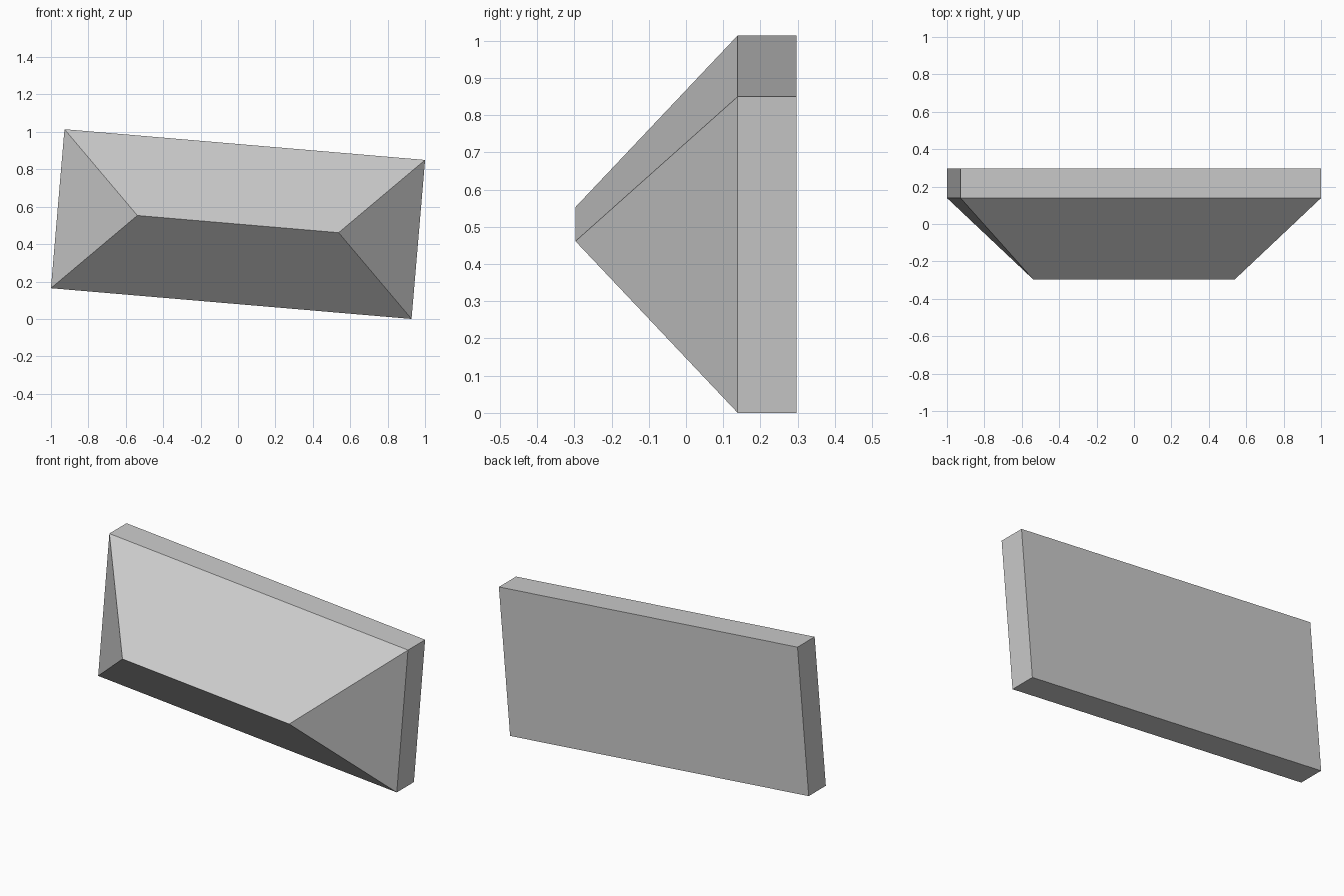
import bpy, bmesh, math
from mathutils import Matrix

if "Cube" in bpy.data.objects:
    bpy.data.objects.remove(bpy.data.objects["Cube"])

W, H = 1.935, 0.853            # slab size before tilting
FRONT, MID, BACK = -0.297, 0.139, 0.297
RIDGE = 1.08                   # ridge length
TILT = math.radians(4.87)

bm = bmesh.new()

# Back slab outline at the back and at the start of the slopes
def ring(y):
    return [bm.verts.new((sx * W / 2, y, sz * H / 2))
            for sx, sz in ((-1, -1), (1, -1), (1, 1), (-1, 1))]

back, mid = ring(BACK), ring(MID)
bm.faces.new(back)
for i in range(4):
    j = (i + 1) % 4
    bm.faces.new((back[i], back[j], mid[j], mid[i]))

# Hipped front: two long slopes and two triangular ends meeting at a ridge
left, right = (bm.verts.new((s * RIDGE / 2, FRONT, 0)) for s in (-1, 1))
bm.faces.new((mid[0], mid[1], right, left))
bm.faces.new((mid[2], mid[3], left, right))
bm.faces.new((mid[1], mid[2], right))
bm.faces.new((mid[3], mid[0], left))
bmesh.ops.recalc_face_normals(bm, faces=bm.faces)

# Tilt about the depth axis and stand the lowest edge on the ground
bm.transform(Matrix.Rotation(TILT, 4, 'Y'))
low = min(v.co.z for v in bm.verts)
bm.transform(Matrix.Translation((0, 0, -low)))

mesh = bpy.data.meshes.new("hipped_block")
bm.to_mesh(mesh)
bm.free()
bpy.context.collection.objects.link(bpy.data.objects.new("hipped_block", mesh))
